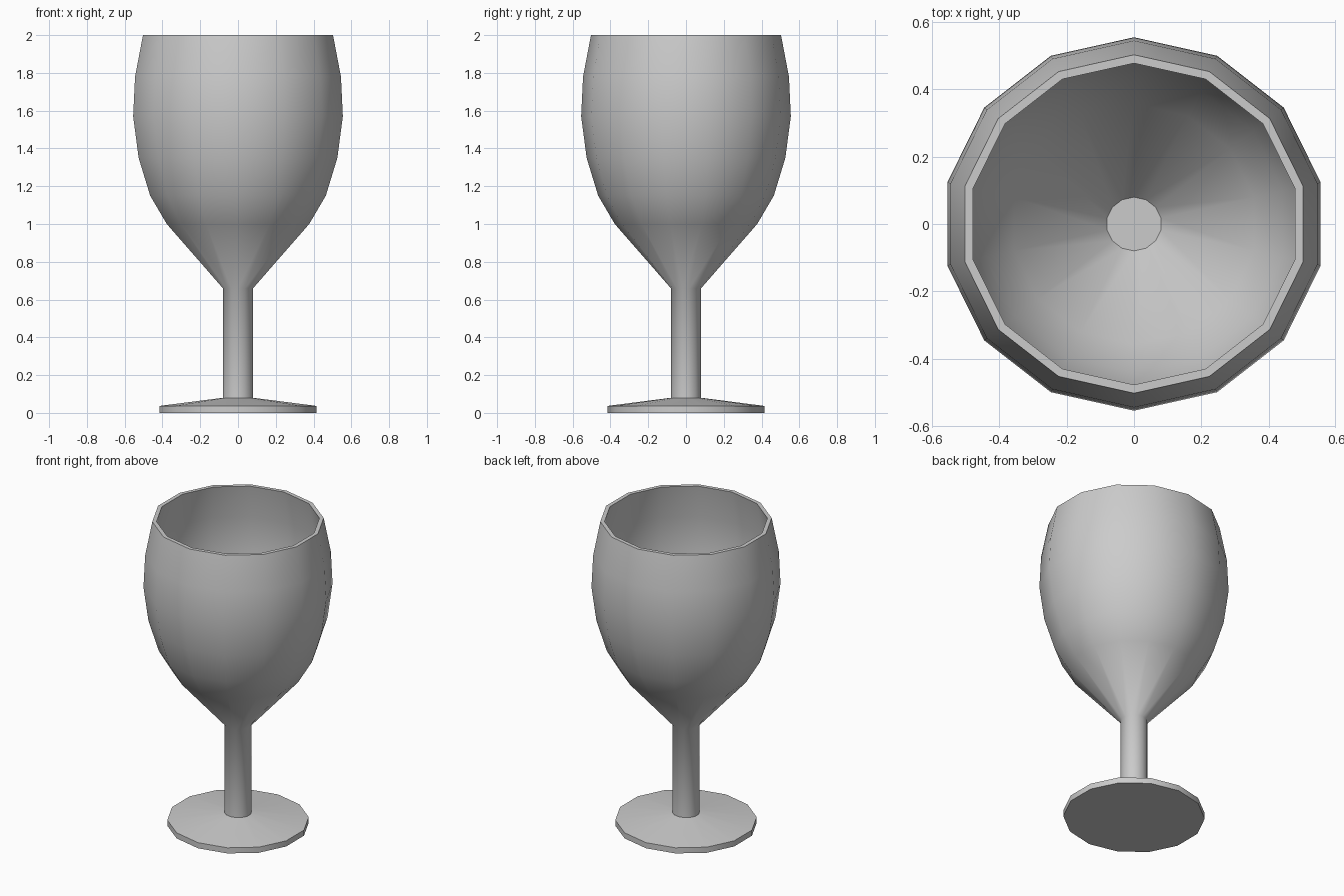
import bpy
import bmesh
from math import cos, sin, pi, radians

if "Cube" in bpy.data.objects:
    bpy.data.objects.remove(bpy.data.objects["Cube"], do_unlink=True)

SIDES = 14

grey = bpy.data.materials.new("plain grey")
grey.use_nodes = True
colour = (0.6, 0.6, 0.6, 1)
grey.diffuse_color = colour
grey.node_tree.nodes["Principled BSDF"].inputs["Base Color"].default_value = colour


def lathe(name, profile, cap_start=False, cap_end=False):
    """Revolve (half width, height) points; half widths hold along both x and y."""
    bm = bmesh.new()
    rings = []
    for r, z in profile:
        ring = []
        for i in range(SIDES):
            a = pi / 2 + 2 * pi * i / SIDES
            ring.append(bm.verts.new((r * cos(a) / cos(pi / SIDES), r * sin(a), z)))
        rings.append(ring)
    for low, high in zip(rings, rings[1:]):
        for i in range(SIDES):
            j = (i + 1) % SIDES
            bm.faces.new((low[i], low[j], high[j], high[i]))
    if cap_start:
        bm.faces.new(rings[0][::-1])
    if cap_end:
        bm.faces.new(rings[-1])
    mesh = bpy.data.meshes.new(name)
    bm.to_mesh(mesh)
    bm.free()
    mesh.materials.append(grey)
    obj = bpy.data.objects.new(name, mesh)
    bpy.context.collection.objects.link(obj)
    bpy.ops.object.select_all(action='DESELECT')
    obj.select_set(True)
    bpy.context.view_layer.objects.active = obj
    bpy.ops.object.shade_smooth_by_angle(angle=radians(45))
    return obj


# Foot: flat disc with a gently sloped top
lathe("foot", [(0.415, 0), (0.415, 0.037), (0.08, 0.08)], cap_start=True)

# Stem and bowl: up the outside, over the rim, down the inside
outside = [(0.08, 0.08), (0.08, 0.66), (0.377, 1.0), (0.465, 1.15),
           (0.526, 1.35), (0.555, 1.57), (0.545, 1.78), (0.503, 2.0)]
inside = [(0.478, 2.0), (0.52, 1.78), (0.53, 1.57), (0.501, 1.35),
          (0.442, 1.16), (0.357, 1.02), (0.08, 0.7)]
lathe("stem_and_bowl", outside + inside, cap_end=True)
